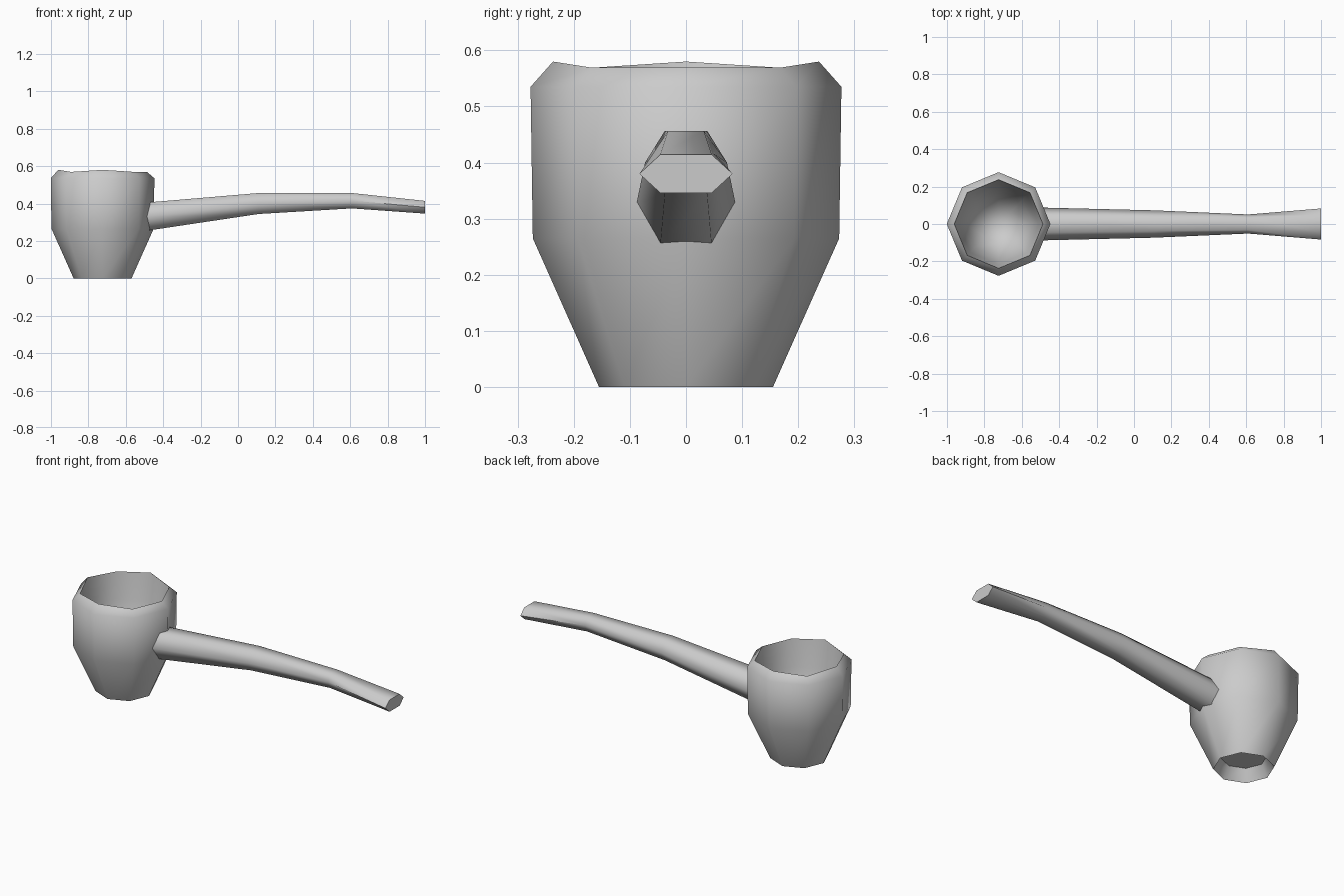
import bpy, bmesh, math

if "Cube" in bpy.data.objects:
    bpy.data.objects.remove(bpy.data.objects["Cube"])

clay = bpy.data.materials.new("warm grey")
clay.diffuse_color = (0.6, 0.6, 0.6, 1)
clay.use_nodes = True
clay.node_tree.nodes["Principled BSDF"].inputs["Base Color"].default_value = clay.diffuse_color


def skin(name, rings, smooth_angle, tip=None):
    """Bridge a list of equal-length rings; cap the first ring and close the last at a tip or a flat cap."""
    bm = bmesh.new()
    loops = [[bm.verts.new(p) for p in ring] for ring in rings]
    n = len(loops[0])
    for a, b in zip(loops, loops[1:]):
        for i in range(n):
            j = (i + 1) % n
            bm.faces.new((a[i], a[j], b[j], b[i]))
    bm.faces.new(loops[0][::-1])
    if tip:
        t = bm.verts.new(tip)
        for i in range(n):
            bm.faces.new((loops[-1][i], loops[-1][(i + 1) % n], t))
    else:
        bm.faces.new(loops[-1])
    bmesh.ops.recalc_face_normals(bm, faces=bm.faces[:])
    mesh = bpy.data.meshes.new(name)
    bm.to_mesh(mesh)
    bm.free()
    mesh.materials.append(clay)
    obj = bpy.data.objects.new(name, mesh)
    bpy.context.collection.objects.link(obj)
    bpy.ops.object.select_all(action='DESELECT')
    obj.select_set(True)
    bpy.context.view_layer.objects.active = obj
    bpy.ops.object.shade_smooth_by_angle(angle=math.radians(smooth_angle))
    return obj


# Bowl: eight-sided, from the foot recess up the outside, over the rim and down inside
CX = -0.724
profile = [(0.118, 0.065), (0.155, 0.0), (0.273, 0.265), (0.277, 0.535),
           (0.237, 0.58), (0.215, 0.42), (0.18, 0.25), (0.10, 0.13)]
bowl_rings = []
for r, z in profile:
    ring = []
    for i in range(8):
        a = i * math.pi / 4
        # the rim is slightly uneven, lower at the diagonals and stem side
        dip = 0.011 if z == 0.58 and i in (0, 1, 3, 5, 7) else 0
        ring.append((CX + r * math.cos(a), r * math.sin(a), z - dip))
    bowl_rings.append(ring)
skin("bowl", bowl_rings, 55, tip=(CX, 0, 0.10))

# Stem: six-sided tube, thick at the bowl and flared sideways at the mouthpiece
# (x, middle z, half height, half width, half width of the flat top and bottom)
sections = [(-0.505, 0.328, 0.076, 0.088, 0.046),
            (0.11, 0.40, 0.056, 0.073, 0.038),
            (0.61, 0.415, 0.041, 0.051, 0.032),
            (1.0, 0.380, 0.034, 0.083, 0.046)]
stem_rings = [[(x, w, z), (x, f, z + h), (x, -f, z + h),
               (x, -w, z), (x, -f, z - h), (x, f, z - h)]
              for x, z, h, w, f in sections]
skin("stem", stem_rings, 65)
